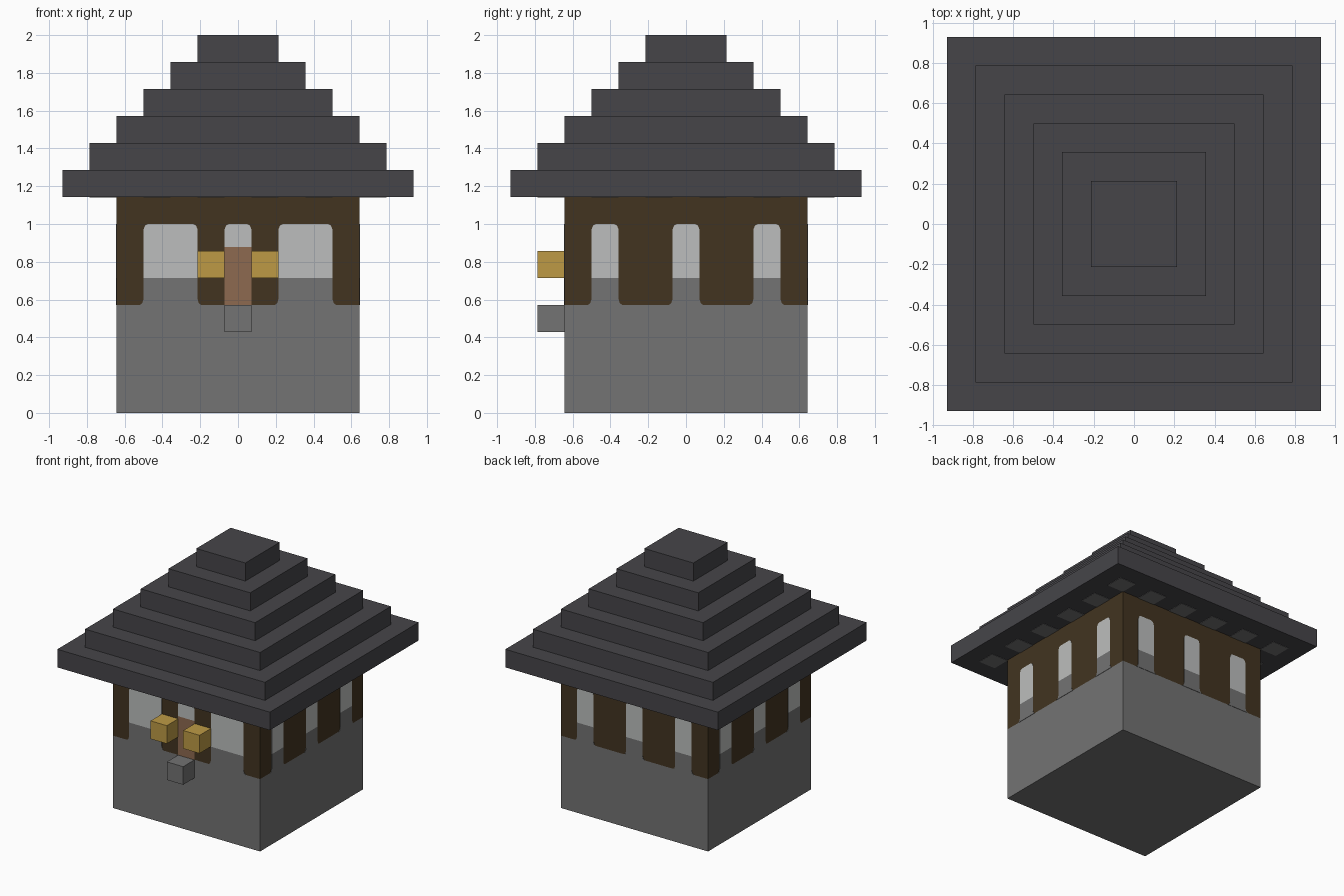
import bpy
import bmesh
from math import pi
from mathutils import Matrix, Vector

cube = bpy.data.objects.get("Cube")
if cube:
    bpy.data.objects.remove(cube)

U = 1 / 7        # one block
HALF = 4.5       # half width of the walls, in blocks
THIN = 0.02      # thickness of painted plates, in blocks


def material(name, hex_code):
    rgb = [int(hex_code[i:i + 2], 16) / 255 for i in (0, 2, 4)]
    rgb = [c / 12.92 if c <= 0.04045 else ((c + 0.055) / 1.055) ** 2.4 for c in rgb]
    mat = bpy.data.materials.new(name)
    mat.diffuse_color = (*rgb, 1)
    mat.use_nodes = True
    bsdf = mat.node_tree.nodes["Principled BSDF"]
    bsdf.inputs["Base Color"].default_value = (*rgb, 1)
    bsdf.inputs["Roughness"].default_value = 0.9
    return mat


STONE = material("stone grey", "737373")
TIMBER = material("dark timber", "423420")
GLASS = material("pale glass", "BCBEBD")
ROOF = material("slate", "464549")
DOOR = material("door wood", "8D6A50")
LAMP = material("lantern yellow", "BD9A45")


def finish(name, bm, *mats):
    bmesh.ops.scale(bm, vec=(U, U, U), verts=bm.verts)
    bmesh.ops.recalc_face_normals(bm, faces=bm.faces)
    mesh = bpy.data.meshes.new(name)
    bm.to_mesh(mesh)
    bm.free()
    for mat in mats:
        mesh.materials.append(mat)
    obj = bpy.data.objects.new(name, mesh)
    bpy.context.collection.objects.link(obj)
    return obj


def square_tower(profile):
    """Stack of square rings (half width, height), closed at both ends."""
    bm = bmesh.new()
    rings = [[bm.verts.new((sx * h, sy * h, z))
              for sx, sy in ((-1, -1), (1, -1), (1, 1), (-1, 1))] for h, z in profile]
    for low, high in zip(rings, rings[1:]):
        for i in range(4):
            j = (i + 1) % 4
            bm.faces.new((low[i], low[j], high[j], high[i]))
    bm.faces.new(rings[0])
    bm.faces.new(rings[-1])
    return bm


def block(name, center, mat):
    bm = bmesh.new()
    bmesh.ops.create_cube(bm, size=1, matrix=Matrix.Translation(center))
    return finish(name, bm, mat)


def wall_plate(name, outline, mat, side=0):
    """Thin plate on a wall; side counts quarter turns from the front."""
    bm = bmesh.new()
    face = bm.faces.new([bm.verts.new((x, -HALF, z)) for x, z in outline])
    out = bmesh.ops.extrude_face_region(bm, geom=[face])
    moved = [v for v in out["geom"] if isinstance(v, bmesh.types.BMVert)]
    bmesh.ops.translate(bm, vec=Vector((0, -THIN, 0)), verts=moved)
    bmesh.ops.rotate(bm, matrix=Matrix.Rotation(side * pi / 2, 3, "Z"), verts=bm.verts)
    return finish(name, bm, mat)


def pane(name, x, half, bottom, side=0):
    """Glass with rounded top corners."""
    wall_plate(name, [(x - half, bottom), (x + half, bottom), (x + half, 6.8),
                      (x + half - 0.06, 6.95), (x + half - 0.16, 7),
                      (x - half + 0.16, 7), (x - half + 0.06, 6.95), (x - half, 6.8)],
               GLASS, side)


def window(name, x, half, side=0):
    """Glass above a stone sill that widens at its foot."""
    pane(name + "_glass", x, half, 5, side)
    wall_plate(name + "_sill", [(x - half - 0.14, 4), (x + half + 0.14, 4),
                                (x + half + 0.05, 4.06), (x + half, 4.22), (x + half, 5),
                                (x - half, 5), (x - half, 4.22), (x - half - 0.05, 4.06)],
               STONE, side)


# Walls: stone below, timber above
walls = square_tower([(HALF, 0), (HALF, 4), (HALF, 8)])
for f in walls.faces:
    f.material_index = int(f.calc_center_median().z > 4)
finish("walls", walls, STONE, TIMBER)

# Stepped roof
steps = []
for i in range(6):
    steps += [(6.5 - i, 8 + i), (6.5 - i, 9 + i)]
finish("stepped_roof", square_tower(steps), ROOF)

# Alternating stone patches under the eaves
patches = bmesh.new()
for i in range(-5, 6):
    for j in range(-5, 6):
        if max(abs(i), abs(j)) == 5 and (i + j) % 2 == 0:
            place = Matrix.Translation((i, j, 8 - THIN / 2)) @ Matrix.Diagonal((1, 1, THIN, 1))
            bmesh.ops.create_cube(patches, size=1, matrix=place)
finish("eave_patches", patches, STONE)

# Three narrow windows on the sides and the back
for side, label in ((1, "left"), (2, "back"), (3, "right")):
    for n, x in enumerate((-3, 0, 3), 1):
        window(f"{label}_window_{n}", x, 0.5, side)

# Front: two wide windows, the door and its light
for x, label in ((-2.5, "right"), (2.5, "left")):
    window(f"front_{label}_window", x, 1)
pane("door_light", 0, 0.5, 6.15)
wall_plate("door", [(-0.5, 4), (0.5, 4), (0.5, 6.15), (-0.5, 6.15)], DOOR)

# Lanterns and doorstep
block("right_lantern", (-1, -5, 5.5), LAMP)
block("left_lantern", (1, -5, 5.5), LAMP)
block("doorstep", (0, -5, 3.5), STONE)
